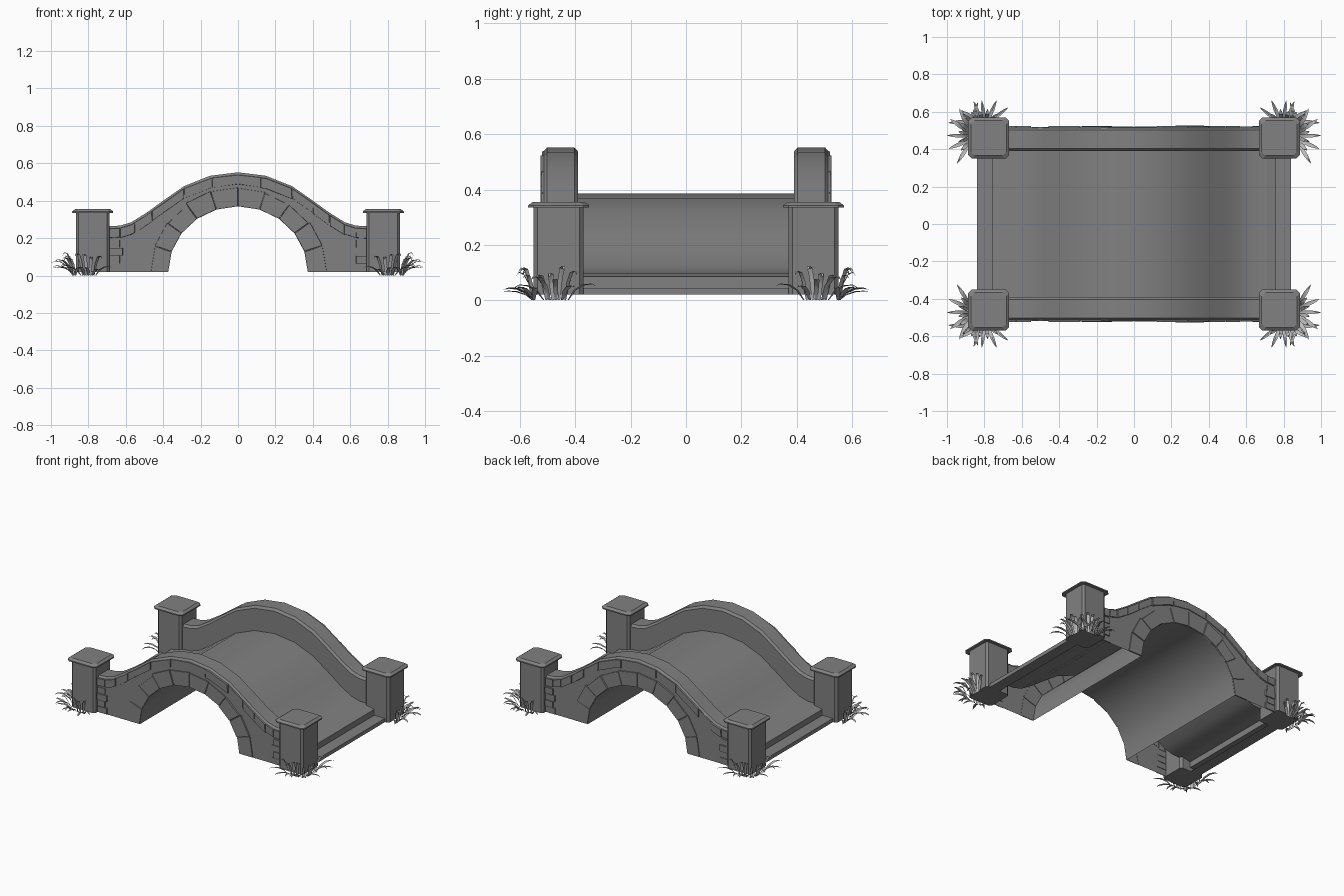
import bpy, bmesh, math, random
from mathutils import Vector

if "Cube" in bpy.data.objects:
    bpy.data.objects.remove(bpy.data.objects["Cube"])

random.seed(4)
WALL_Y, INNER_Y, BASE = 0.515, 0.39, 0.02


def make_material(name, grey):
    mat = bpy.data.materials.new(name)
    mat.diffuse_color = (grey, grey, grey, 1)
    mat.use_nodes = True
    mat.node_tree.nodes["Principled BSDF"].inputs["Base Color"].default_value = mat.diffuse_color
    return mat


STONE, GRASS = make_material("dark_stone", 0.22), make_material("grass", 0.5)


def make_object(name, bm, mat, angle=None):
    bmesh.ops.recalc_face_normals(bm, faces=bm.faces)
    mesh = bpy.data.meshes.new(name)
    bm.to_mesh(mesh)
    bm.free()
    mesh.materials.append(mat)
    ob = bpy.data.objects.new(name, mesh)
    bpy.context.collection.objects.link(ob)
    if angle:
        bpy.ops.object.select_all(action='DESELECT')
        ob.select_set(True)
        bpy.context.view_layer.objects.active = ob
        bpy.ops.object.shade_smooth_by_angle(angle=math.radians(angle))
    return ob


def loft(bm, rows):
    """Quad grid through rows of points."""
    grid = [[bm.verts.new(p) for p in row] for row in rows]
    for a, b in zip(grid, grid[1:]):
        for i in range(len(a) - 1):
            bm.faces.new((a[i], a[i + 1], b[i + 1], b[i]))


def box(bm, x0, x1, y0, y1, z0, z1, taper=0.0, chamfer=0.0):
    """Box with chamfered vertical corners; taper shrinks the top."""
    def ring(t, z):
        c = chamfer
        a, b, d, e = x0 + t, x1 - t, y0 + t, y1 - t
        pts = [(a + c, d), (b - c, d), (b, d + c), (b, e - c),
               (b - c, e), (a + c, e), (a, e - c), (a, d + c)]
        return [bm.verts.new((x, y, z)) for x, y in pts]
    lo, hi = ring(0, z0), ring(taper, z1)
    bm.faces.new(lo)
    bm.faces.new(hi)
    for i in range(8):
        j = (i + 1) % 8
        bm.faces.new((lo[i], lo[j], hi[j], hi[i]))


# Profiles in x, z: parapet top and arch opening
half = [(0.0, 0.552), (0.15, 0.533), (0.29, 0.477), (0.40, 0.40), (0.49, 0.335),
        (0.57, 0.285), (0.63, 0.267), (0.71, 0.262)]
top = [(-x, z) for x, z in half[:0:-1]] + half


def arch(deg, grow=0.0):
    a = math.radians(deg)
    return (-(0.373 + grow) * math.cos(a), BASE + (0.35 + grow) * math.sin(a))


def top_z(x):
    for (x0, z0), (x1, z1) in zip(top, top[1:]):
        if x0 <= x <= x1:
            return z0 + (z1 - z0) * (x - x0) / (x1 - x0)
    return 0.262


opening = [arch(i * 18) for i in range(11)]

# Bridge shell: parapets and deck, faces, arch underside (open below)
bm = bmesh.new()
rows = []
for x, z in top:
    side = [(WALL_Y, z - 0.015), (WALL_Y - 0.013, z), (INNER_Y + 0.013, z),
            (INNER_Y, z - 0.015), (INNER_Y, z - 0.166)]
    rows.append([(x, -y, h) for y, h in side] + [(x, y, h) for y, h in side[::-1]])
loft(bm, rows)
loft(bm, [[(x, -WALL_Y, z), (x, WALL_Y, z)] for x, z in opening])
for s in (-1, 1):
    outline = [(-0.71, BASE)] + opening + [(0.71, BASE)]
    outline += [(x, z - 0.015) for x, z in top[::-1]]
    bm.faces.new([bm.verts.new((x, s * WALL_Y, z)) for x, z in outline])
bmesh.ops.remove_doubles(bm, verts=bm.verts, dist=0.0005)
make_object("bridge_shell", bm, STONE, 30)

# Deck ends and entry steps
bm = bmesh.new()
for s in (-1, 1):
    loft(bm, [[(s * x, -INNER_Y, z), (s * x, INNER_Y, z)] for x, z in
              ((0.71, 0.096), (0.76, 0.085), (0.76, 0.045),
               (0.84, 0.045), (0.84, BASE), (0.765, BASE))])
make_object("entry_steps", bm, STONE)


# Raised face stones on both side walls
def stone(bm, outline, depth):
    pts = [Vector(p) for p in outline]
    mid = sum(pts, Vector((0, 0))) / len(pts)
    for s in (-1, 1):
        rings = []
        for shrink, y in ((0.001, WALL_Y - 0.002), (0.003, WALL_Y + depth)):
            ring = []
            for p in pts:
                q = p + (mid - p).normalized() * shrink
                ring.append(bm.verts.new((q.x, s * y, q.y)))
            rings.append(ring)
        a, b = rings
        for i in range(len(pts)):
            j = (i + 1) % len(pts)
            bm.faces.new((a[i], a[j], b[j], b[i]))
        bm.faces.new(b)


bm = bmesh.new()
depth = lambda: random.uniform(0.004, 0.011)
# arch ring, following the facets of the opening
for i in range(10):
    a, b = i * 18, i * 18 + 18
    g = random.uniform(0.09, 0.105)
    stone(bm, [arch(a), arch(b), arch(b, g), arch(a, g)], depth())
# coping courses under the parapet top
edges = [-0.69, -0.63, -0.55, -0.46, -0.29, -0.14, 0.12,
         0.29, 0.40, 0.49, 0.57, 0.63, 0.69]
for a, b in zip(edges, edges[1:]):
    xs = [a] + [x for x, _ in top if a + 0.01 < x < b - 0.01] + [b]
    h = random.uniform(0.06, 0.07)
    stone(bm, [(x, top_z(x) - h) for x in xs]
          + [(x, top_z(x) - 0.012) for x in xs[::-1]], depth())
# corner blocks beside the posts
for s in (-1, 1):
    for i in range(4):
        w, z = (0.615, 0.63)[i % 2], BASE + i * 0.043
        stone(bm, [(s * w, z), (s * 0.69, z), (s * 0.69, z + 0.043), (s * w, z + 0.043)], depth())
make_object("face_stones", bm, STONE)

# Corner posts with caps
bm = bmesh.new()
for sx in (-1, 1):
    for sy in (-1, 1):
        cx, cy = sx * 0.777, sy * 0.46
        for r, z0, z1, t, c in ((0.09, BASE, 0.335, 0.0, 0.014),
                                (0.11, 0.335, 0.343, 0.0, 0.02),
                                (0.11, 0.343, 0.355, 0.016, 0.02)):
            box(bm, cx - r, cx + r, cy - r, cy + r, z0, z1, t, c)
make_object("corner_posts", bm, STONE)


# Grass tufts round the outer sides of each post
def blade(bm, x, y, heading, length, height, width):
    d = Vector((math.cos(heading), math.sin(heading), 0))
    n = Vector((-d.y, d.x, 0))
    rows = []
    for t, w, up in ((0, 0.5, 0), (0.3, 0.9, 0.6), (0.6, 1, 0.95), (0.85, 0.6, 1), (1, 0.05, 0.85)):
        p = Vector((x, y, 0.002 + up * height)) + d * length * t ** 1.2
        fold = Vector((0, 0, -0.004 * w))
        rows.append([p + n * width * w / 2, p + fold, p - n * width * w / 2])
    loft(bm, rows)


bm = bmesh.new()
for cx, cy, mid, n in ((0.882, 0.47, 0.0, 9), (0.80, 0.555, math.pi / 2, 9), (0.87, 0.55, 0.8, 3)):
    for i in range(n):
        off = (i / (n - 1) - 0.5) * 2
        along_x = mid > 1
        x = cx + (off * 0.04 if along_x else 0)
        y = cy + (off * 0.045 if mid < 0.5 else 0)
        # alternate long drooping blades with short upright ones
        length, height = ((0.117, random.uniform(0.03, 0.09)) if i % 2 == 0
                          else (0.06, random.uniform(0.09, 0.125)))
        blade(bm, x, y, mid + (-off if along_x else off) * 1.0 + random.uniform(-0.15, 0.15),
              length * random.uniform(0.9, 1.0), height, random.uniform(0.018, 0.024))
reach = max(v.co.x for v in bm.verts)
for v in bm.verts:  # stretch tips to the full model width
    if v.co.x > 0.882:
        v.co.x = 0.882 + (v.co.x - 0.882) * 0.118 / (reach - 0.882)
for axis in (Vector((-1, 1, 1)), Vector((1, -1, 1))):
    copy = bmesh.ops.duplicate(bm, geom=bm.verts[:] + bm.edges[:] + bm.faces[:])["geom"]
    for v in copy:
        if isinstance(v, bmesh.types.BMVert):
            v.co = v.co * axis
make_object("grass_tufts", bm, GRASS, 40)
